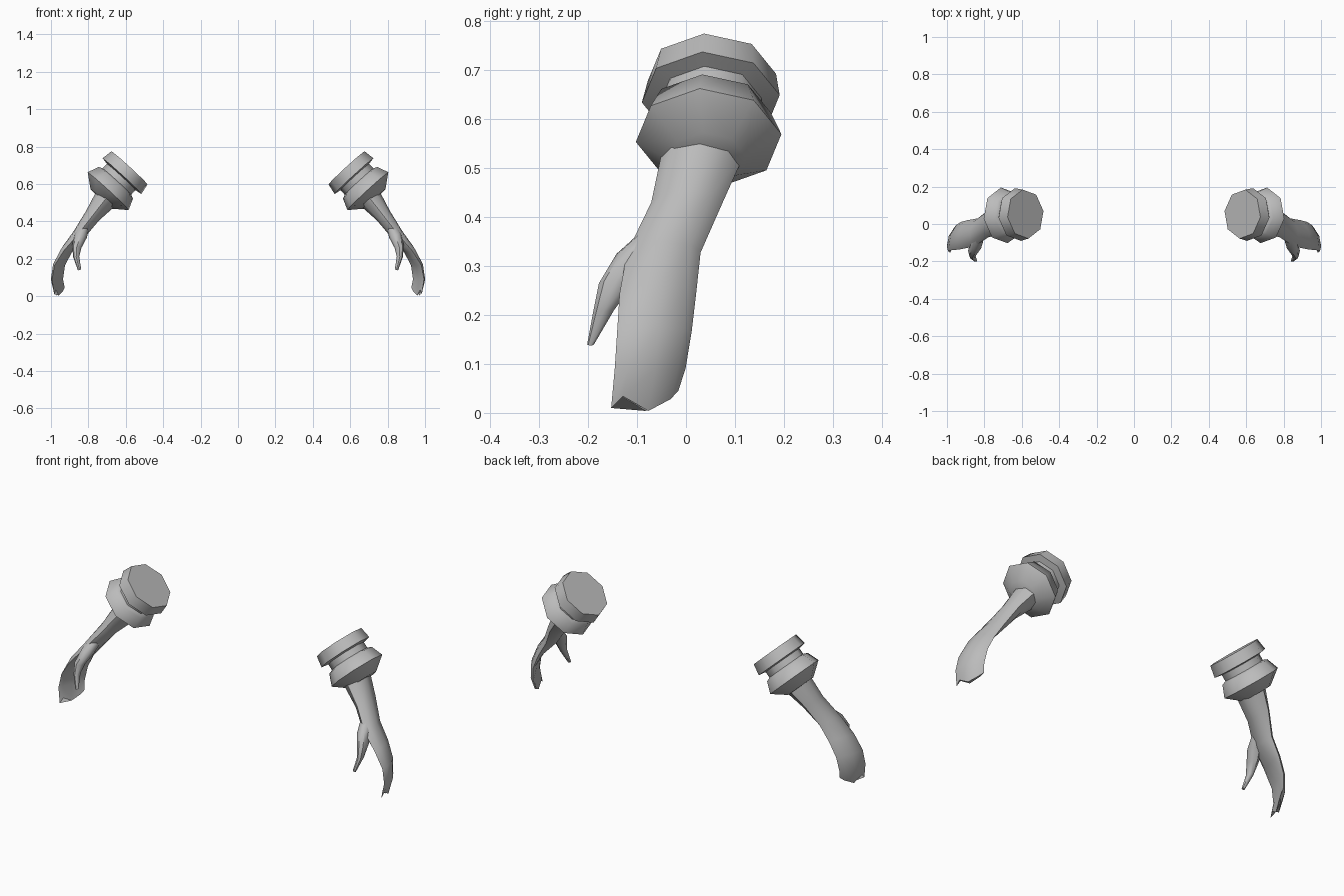
import bpy, bmesh, math
from mathutils import Vector

if "Cube" in bpy.data.objects:
    bpy.data.objects.remove(bpy.data.objects["Cube"])

grey = bpy.data.materials.new("plain_grey")
grey.diffuse_color = (0.5, 0.5, 0.5, 1)
grey.use_nodes = True
grey.node_tree.nodes["Principled BSDF"].inputs["Base Color"].default_value = grey.diffuse_color


def loft(name, rings, angle):
    """Skin a list of closed rings, cap both ends, mirror to the other side."""
    bm = bmesh.new()
    vs = [[bm.verts.new(p) for p in ring] for ring in rings]
    n = len(vs[0])
    for a, b in zip(vs, vs[1:]):
        for i in range(n):
            j = (i + 1) % n
            bm.faces.new((a[i], a[j], b[j], b[i]))
    bm.faces.new(vs[0])
    bm.faces.new(vs[-1])
    bmesh.ops.recalc_face_normals(bm, faces=bm.faces)
    me = bpy.data.meshes.new(name)
    bm.to_mesh(me)
    bm.free()
    me.materials.append(grey)
    ob = bpy.data.objects.new(name, me)
    bpy.context.collection.objects.link(ob)
    bpy.ops.object.select_all(action='DESELECT')
    ob.select_set(True)
    bpy.context.view_layer.objects.active = ob
    bpy.ops.object.shade_smooth_by_angle(angle=math.radians(angle))
    ob.modifiers.new("pair", 'MIRROR').use_mirror_merge = False
    return ob


def limb_rings(sections, jag=None):
    """Sections: centre x, y, z, half width, half thickness, turn, edge curl."""
    rings = []
    for k, (x, y, z, hw, ht, turn, curl) in enumerate(sections):
        lo, hi = sections[max(k - 1, 0)], sections[min(k + 1, len(sections) - 1)]
        t = Vector(hi[:3]) - Vector(lo[:3])
        w = Vector((-math.sin(math.radians(turn)), math.cos(math.radians(turn)), 0))
        nrm = t.cross(w).normalized()          # points to the back of the hand
        ring = []
        for i in range(8):
            c, s = math.cos(i * math.pi / 4), math.sin(i * math.pi / 4)
            p = Vector((x, y, z)) + w * hw * c + nrm * (ht * s - curl * c * c)
            if jag and k == len(sections) - 1:
                p.z = jag[round(c * 1.42)]
            ring.append(p)
        rings.append(ring)
    return rings


# Octagonal shoulder cuff: two collars with a groove between
axis = Vector((0.676, -0.04, -0.736)).normalized()
side = Vector((0, 1, 0))
side = (side - axis * side.dot(axis)).normalized()
up = side.cross(axis).normalized()
if up.z < 0:
    up.negate()
top = Vector((0.58, 0.053, 0.686))
profile = [(0, .132), (.06, .142), (.066, .105), (.10, .105),
           (.108, .126), (.169, .150), (.225, .078)]
cuff = []
for d, r in profile:
    angs = [math.radians(45 * i - 7) for i in range(8)]
    cuff.append([top + axis * d + (up * math.cos(a) + side * math.sin(a)) * r
                 for a in angs])
loft("shoulder_cuff", cuff, 50)

# Forearm flowing into a thin curved finger plate with a ragged tip
arm = [(.700, .035, .530, .085, .066, 0, 0),
       (.778, .002, .430, .073, .043, 0, 0),
       (.850, -.045, .330, .076, .034, 8, .004),
       (.920, -.055, .250, .081, .024, 15, .012),
       (.965, -.060, .170, .081, .016, 20, .014),
       (.978, -.068, .090, .078, .013, 22, .014),
       (.965, -.080, .025, .074, .008, 22, .012)]
tip = {1: .045, 0: .004, -1: .010}
ragged = {**tip}
rings = limb_rings(arm, ragged)
# rear, notch and front heights along the fingertip edge
for i, h in {1: .028, 7: .028, 3: .034, 5: .034}.items():
    rings[-1][i].z = h
loft("forearm_and_fingers", rings, 45)

# Thumb branching off the front of the wrist
thumb = [(.815, -.040, .390, .030, .025, 0, 0),
         (.840, -.100, .325, .042, .034, 0, 0),
         (.862, -.142, .265, .036, .026, 0, 0),
         (.865, -.168, .210, .021, .016, 0, 0),
         (.847, -.195, .140, .007, .009, 0, 0)]
loft("thumb", limb_rings(thumb), 45)
